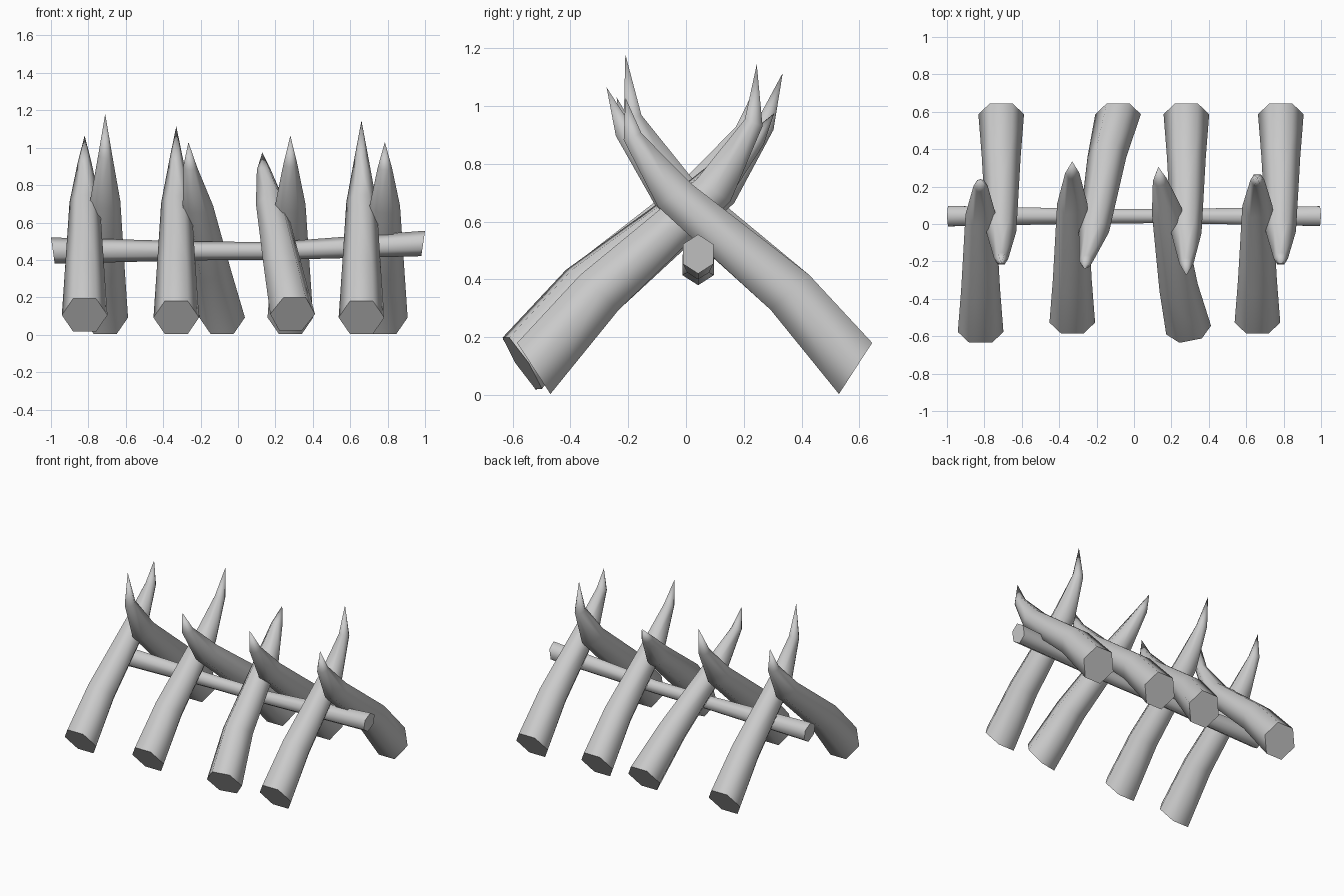
import bpy
import bmesh
from math import sin, cos, pi, radians
from mathutils import Vector, Matrix

cube = bpy.data.objects.get("Cube")
if cube:
    bpy.data.objects.remove(cube, do_unlink=True)

GREY = (0.6, 0.6, 0.6, 1.0)
mat = bpy.data.materials.new("plain grey")
mat.use_nodes = True
mat.diffuse_color = GREY
mat.node_tree.nodes["Principled BSDF"].inputs["Base Color"].default_value = GREY


def loft(name, rings, tip=None):
    """Skin hexagonal rings with smooth sides, flat caps and an optional point."""
    bm = bmesh.new()
    loops = [[bm.verts.new(p) for p in ring] for ring in rings]
    caps = [bm.faces.new(loops[0])]
    for a, b in zip(loops, loops[1:]):
        for i in range(6):
            j = (i + 1) % 6
            bm.faces.new((a[i], a[j], b[j], b[i])).smooth = True
    last = loops[-1]
    if tip is None:
        caps.append(bm.faces.new(last))
    else:
        point = bm.verts.new(tip)
        for i in range(6):
            bm.faces.new((last[i], last[(i + 1) % 6], point)).smooth = True
    bmesh.ops.recalc_face_normals(bm, faces=bm.faces[:])
    for cap in caps:
        cap.smooth = False
        for edge in cap.edges:
            edge.smooth = False
    mesh = bpy.data.meshes.new(name)
    bm.to_mesh(mesh)
    bm.free()
    mesh.materials.append(mat)
    obj = bpy.data.objects.new(name, mesh)
    bpy.context.collection.objects.link(obj)
    return obj


# Stake sections: outward distance, height, radius, tilt, tip follow, lean follow
SECTIONS = [
    (0.587, 0.092, 0.122, 57, 0.0, 0.0),
    (0.360, 0.355, 0.104, 42, 0.0, 0.33),
    (-0.040, 0.690, 0.081, 34, 0.15, 0.72),
    (-0.187, 0.890, 0.038, 21, 0.42, 0.95),
]
TIP_OUT, TIP_Z = -0.215, 1.02


def stake(name, side, base_x, tip, shift=0.0, lift=0.0, yaw=0.0):
    """Curved pointed stake; side is +1 when its foot is at the back."""
    tip = Vector(tip)
    turn = Matrix.Rotation(radians(yaw), 3, "Z")
    d_out = tip.y * side - (TIP_OUT - shift)
    d_z = tip.z - TIP_Z - lift
    rings = []
    for out, z, r, tilt, follow, lean in SECTIONS:
        centre = Vector((base_x + (tip.x - base_x) * lean,
                         side * (out - shift + d_out * follow),
                         z + lift + d_z * follow))
        up = Vector((0, side * cos(radians(tilt)), sin(radians(tilt))))
        across = Vector((1, 0, 0))
        rings.append([centre + turn @ (across * cos(k * pi / 3) + up * sin(k * pi / 3)) * r
                      for k in range(6)])
    loft(name, rings, tip)


# Back-footed stakes
stake("back_stake_1", 1, -0.71, (-0.71, -0.21, 1.18))
stake("back_stake_2", 1, -0.085, (-0.265, -0.24, 1.03))
stake("back_stake_3", 1, 0.28, (0.28, -0.275, 1.065))
stake("back_stake_4", 1, 0.785, (0.785, -0.21, 1.03))

# Front-footed stakes
stake("front_stake_1", -1, -0.82, (-0.82, 0.24, 1.065), shift=0.01, lift=0.013)
stake("front_stake_2", -1, -0.33, (-0.33, 0.335, 1.115), shift=0.06)
stake("front_stake_3", -1, 0.292, (0.13, 0.305, 0.975), shift=0.02, lift=0.018, yaw=11)
stake("front_stake_4", -1, 0.66, (0.66, 0.245, 1.145), shift=0.06)

# Crossbar, thicker towards its slanted ends: x, height, radius, end slant
BAR = [(-0.99, 0.45, 0.070, -0.01), (-0.2, 0.448, 0.050, 0),
       (0.2, 0.448, 0.048, 0), (0.99, 0.488, 0.068, 0.01)]
bar_rings = []
for x, z, r, slant in BAR:
    angles = [pi / 6 + k * pi / 3 for k in range(6)]
    bar_rings.append([(x + slant * sin(a), 0.042 + 0.9 * r * cos(a), z + r * sin(a))
                      for a in angles])
loft("crossbar", bar_rings)
